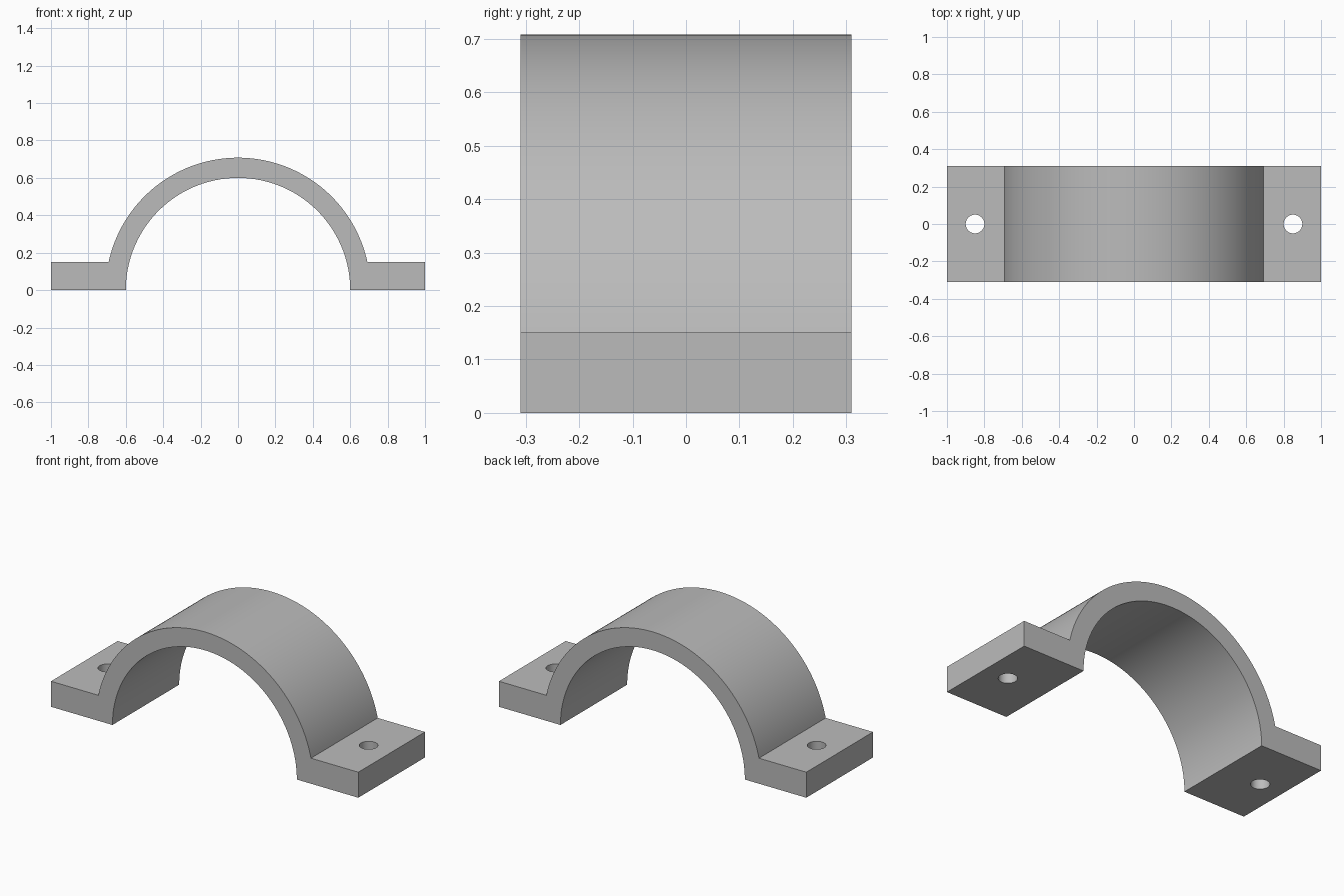
import bpy
import bmesh
from math import asin, cos, pi, sin

cube = bpy.data.objects.get("Cube")
if cube:
    bpy.data.objects.remove(cube, do_unlink=True)

OUTER, INNER = 0.708, 0.6
HALF_DEPTH, FLANGE_TOP = 0.31, 0.15
HOLE_X, HOLE_RADIUS = 0.85, 0.05
SEGMENTS = 96

steel = bpy.data.materials.new("plain grey")
steel.use_nodes = True
grey = (0.5, 0.5, 0.5, 1)
steel.diffuse_color = grey
steel.node_tree.nodes["Principled BSDF"].inputs["Base Color"].default_value = grey


def arc(radius, start, end):
    angles = [start + (end - start) * i / SEGMENTS for i in range(SEGMENTS + 1)]
    return [(radius * cos(a), radius * sin(a)) for a in angles]


# Clamp profile: outer arch between the flanges, then back along the inner arch
meet = asin(FLANGE_TOP / OUTER)
profile = [(1, 0), (1, FLANGE_TOP)]
profile += arc(OUTER, meet, pi - meet)
profile += [(-1, FLANGE_TOP), (-1, 0)]
profile += arc(INNER, pi, 0)

# Extrude the profile along the depth
bm = bmesh.new()
face = bm.faces.new([bm.verts.new((x, -HALF_DEPTH, z)) for x, z in profile])
extruded = bmesh.ops.extrude_face_region(bm, geom=[face])["geom"]
moved = [v for v in extruded if isinstance(v, bmesh.types.BMVert)]
bmesh.ops.translate(bm, verts=moved, vec=(0, 2 * HALF_DEPTH, 0))
bmesh.ops.recalc_face_normals(bm, faces=bm.faces)
mesh = bpy.data.meshes.new("pipe_clamp")
bm.to_mesh(mesh)
bm.free()
mesh.materials.append(steel)
clamp = bpy.data.objects.new("pipe_clamp", mesh)
bpy.context.collection.objects.link(clamp)

# Bolt holes through both flanges
for side, x in (("left", HOLE_X), ("right", -HOLE_X)):
    bpy.ops.mesh.primitive_cylinder_add(
        vertices=48, radius=HOLE_RADIUS, depth=0.5, location=(x, 0, FLANGE_TOP / 2))
    cutter = bpy.context.object
    cutter.name = side + "_bolt_hole_cutter"
    cutter.hide_render = True
    cutter.data.materials.append(steel)
    cut = clamp.modifiers.new(side + "_bolt_hole", "BOOLEAN")
    cut.operation = "DIFFERENCE"
    cut.solver = "EXACT"
    cut.object = cutter
    bpy.context.view_layer.objects.active = clamp
    bpy.ops.object.modifier_apply(modifier=cut.name)
    bpy.data.objects.remove(cutter, do_unlink=True)

# Smooth arches and holes with crisp edges
bpy.ops.object.select_all(action="DESELECT")
clamp.select_set(True)
bpy.context.view_layer.objects.active = clamp
bpy.ops.object.shade_smooth_by_angle(angle=pi / 6)
